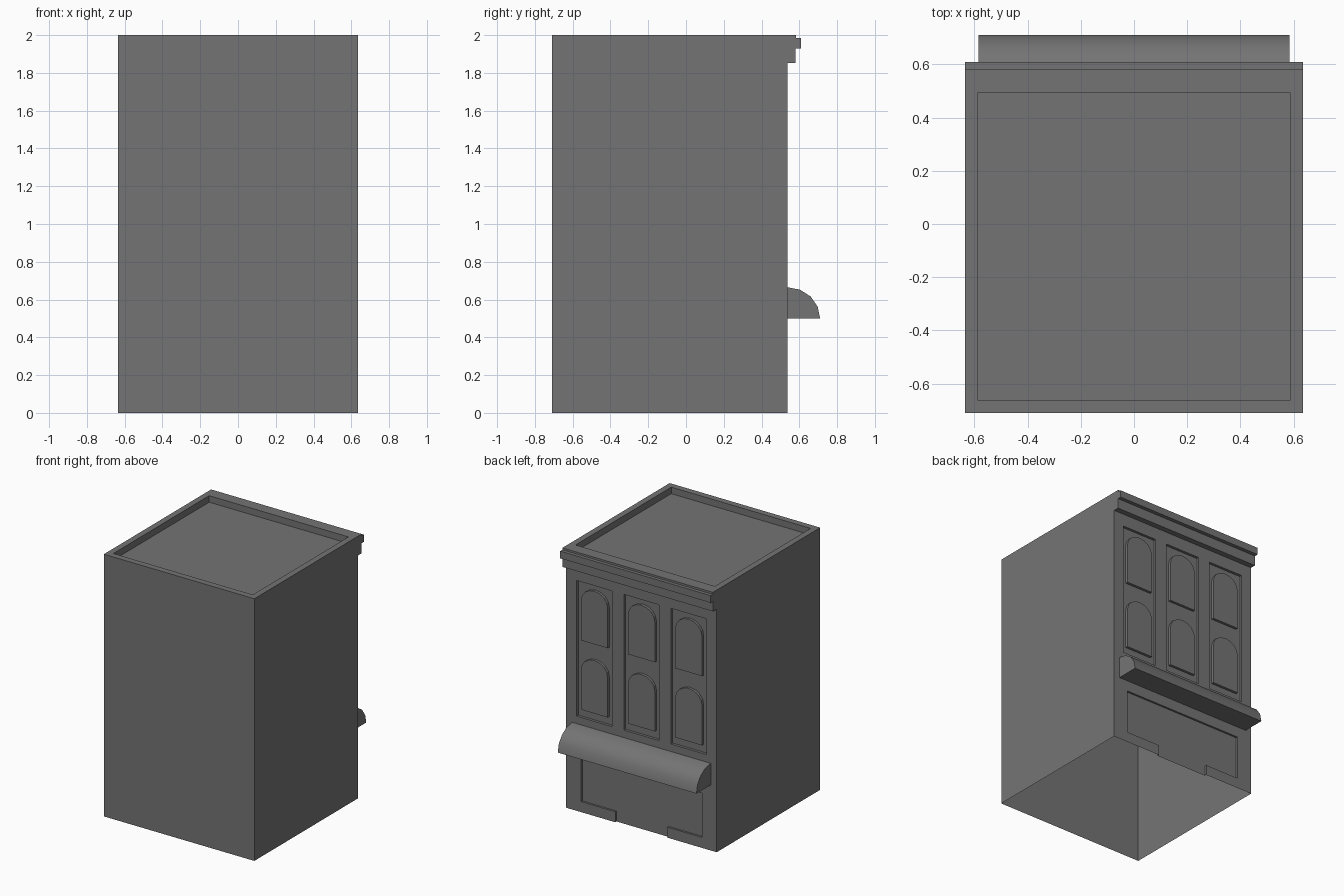
import bpy, bmesh
from math import sin, cos, pi

if "Cube" in bpy.data.objects:
    bpy.data.objects.remove(bpy.data.objects["Cube"])

W = 0.635            # half width
BACK, FACE = -0.71, 0.537
DEPTH = 0.02         # facade relief depth

stone = bpy.data.materials.new("dark_stone")
stone.diffuse_color = (0.175, 0.175, 0.175, 1)
stone.use_nodes = True
stone.node_tree.nodes["Principled BSDF"].inputs["Base Color"].default_value = stone.diffuse_color


def prism(name, profile, axis, a, b):
    """Extrude a 2D profile along 'x' (profile = y,z), 'y' (x,z) or 'z' (x,y)."""
    place = {'x': lambda p, t: (t, p[0], p[1]),
             'y': lambda p, t: (p[0], t, p[1]),
             'z': lambda p, t: (p[0], p[1], t)}[axis]
    bm = bmesh.new()
    lo = [bm.verts.new(place(p, a)) for p in profile]
    hi = [bm.verts.new(place(p, b)) for p in profile]
    bm.faces.new(lo)
    bm.faces.new(hi)
    n = len(profile)
    for i in range(n):
        j = (i + 1) % n
        bm.faces.new((lo[i], lo[j], hi[j], hi[i]))
    bmesh.ops.recalc_face_normals(bm, faces=bm.faces)
    mesh = bpy.data.meshes.new(name)
    bm.to_mesh(mesh)
    bm.free()
    mesh.materials.append(stone)
    ob = bpy.data.objects.new(name, mesh)
    bpy.context.collection.objects.link(ob)
    return ob


def rect(x0, x1, z0, z1):
    return [(x0, z0), (x1, z0), (x1, z1), (x0, z1)]


def carve(target, cutter):
    cutter.hide_render = True
    mod = target.modifiers.new("carve", 'BOOLEAN')
    mod.operation = 'DIFFERENCE'
    mod.solver = 'EXACT'
    mod.object = cutter
    bpy.context.view_layer.objects.active = target
    bpy.ops.object.modifier_apply(modifier=mod.name)
    bpy.data.objects.remove(cutter)


# Building body with cornice in one side profile
body = prism("building_body", [
    (BACK, 0), (FACE, 0), (FACE, 1.853), (0.58, 1.853), (0.58, 1.93),
    (0.609, 1.93), (0.609, 1.985), (0.583, 1.985), (0.583, 2), (BACK, 2)], 'x', -W, W)

# Sunken roof behind the parapet
carve(body, prism("roof_cutter", rect(-0.588, 0.588, -0.662, 0.492), 'z', 1.95, 2.2))

# Shop front recess: wide window with a doorway reaching the ground
carve(body, prism("shop_cutter", [
    (-0.22, -0.1), (0.22, -0.1), (0.22, 0.08), (0.51, 0.08),
    (0.51, 0.418), (-0.51, 0.418), (-0.51, 0.08), (-0.22, 0.08)],
    'y', FACE - 0.015, 0.8))

# Three tall recessed bays, each with two raised arched windows
for i, cx in enumerate((-0.398, 0, 0.398)):
    carve(body, prism("bay_cutter", rect(cx - 0.149, cx + 0.149, 0.722, 1.757),
                      'y', FACE - DEPTH, 0.8))
    for j, z in enumerate((0.782, 1.31)):
        arch = [(cx + 0.113 * cos(k * pi / 8), z + 0.305 + 0.1 * sin(k * pi / 8))
                for k in range(9)]
        prism(f"arched_window_{i}_{j}", [(cx - 0.113, z), (cx + 0.113, z)] + arch,
              'y', FACE - DEPTH - 0.003, FACE)

# Open underside: the body is a hollow shell
bm = bmesh.new()
bm.from_mesh(body.data)
under = [f for f in bm.faces if all(abs(v.co.z) < 1e-4 for v in f.verts)]
bmesh.ops.delete(bm, geom=under, context='FACES')
bm.to_mesh(body.data)
bm.free()

# Quarter-round awning
awning = prism("awning", [(FACE, 0.5)] + [
    (FACE + 0.173 * sin(k * pi / 8), 0.5 + 0.165 * cos(k * pi / 8)) for k in range(5)],
    'x', -0.585, 0.585)
bpy.ops.object.select_all(action='DESELECT')
awning.select_set(True)
bpy.context.view_layer.objects.active = awning
bpy.ops.object.shade_smooth_by_angle()
